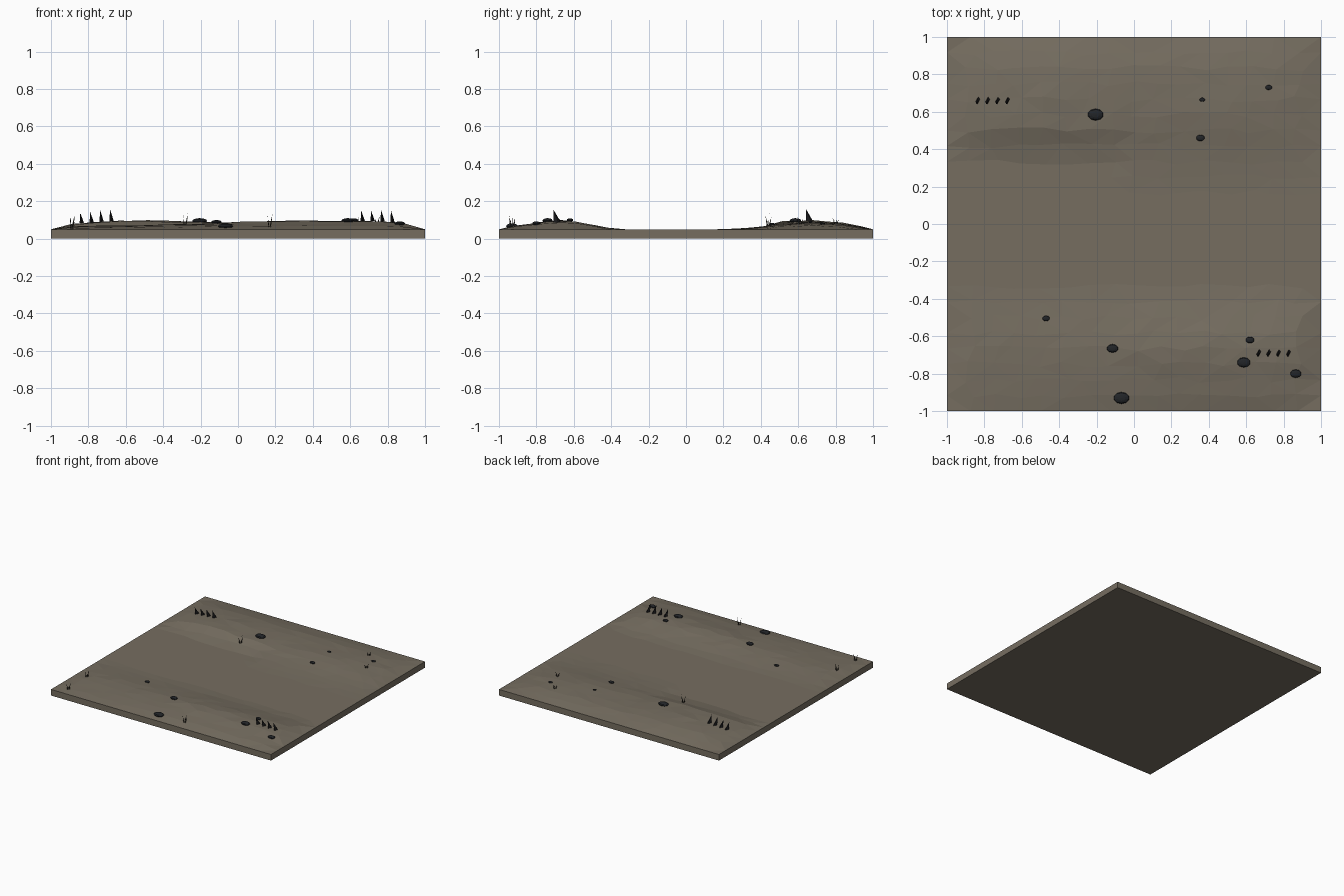
import bpy, bmesh, math, random
from mathutils import Vector

if "Cube" in bpy.data.objects:
    bpy.data.objects.remove(bpy.data.objects["Cube"])

random.seed(4)


def material(name, rgb):
    m = bpy.data.materials.new(name)
    m.diffuse_color = (*rgb, 1)
    m.use_nodes = True
    m.node_tree.nodes["Principled BSDF"].inputs["Base Color"].default_value = m.diffuse_color
    return m


EARTH = material("dry earth", (0.180, 0.155, 0.118))
STONE = material("dark stone", (0.016, 0.018, 0.021))
CHARRED = material("charred wood", (0.010, 0.010, 0.011))
GRASS = material("dead grass", (0.045, 0.040, 0.030))


def finish(bm, name, mat):
    bmesh.ops.recalc_face_normals(bm, faces=bm.faces)
    me = bpy.data.meshes.new(name)
    bm.to_mesh(me)
    bm.free()
    me.materials.append(mat)
    ob = bpy.data.objects.new(name, me)
    bpy.context.collection.objects.link(ob)
    return ob


def lerp(points, t):
    """Piecewise linear lookup."""
    for (a, u), (b, v) in zip(points, points[1:]):
        if t <= b:
            return u + (v - u) * max(0, (t - a) / (b - a))
    return points[-1][1]


# Ridge heights along x, and ridge cross-sections along y
FRONT_AMP = [(-1, 0), (-.9, .018), (-.5, .024), (-.1, .036), (.1, .044),
             (.4, .049), (.75, .048), (.9, .035), (1, 0)]
BACK_AMP = [(-1, 0), (-.87, .035), (-.65, .05), (-.4, .048), (-.1, .041),
            (0, .032), (.3, .036), (.6, .036), (.85, .024), (1, 0)]
FRONT_CUT = [(-1, 0), (-.92, .4), (-.8, .72), (-.7, 1), (-.62, .95), (-.48, .42), (-.37, 0)]
BACK_LEFT = [(.37, 0), (.5, .85), (.65, 1), (.85, .75), (1, 0)]
BACK_RIGHT = [(.2, 0), (.38, .3), (.52, .85), (.65, 1), (.85, .8), (1, 0)]


def ground(x, y):
    if y < 0:
        return .05 + lerp(FRONT_AMP, x) * lerp(FRONT_CUT, y)
    cut = BACK_LEFT if x < -.02 else BACK_RIGHT
    return .05 + lerp(BACK_AMP, x) * lerp(cut, y)


# Ground slab: jittered faceted top, flat sides and bottom
bm = bmesh.new()
bmesh.ops.create_grid(bm, x_segments=16, y_segments=24, size=1)
for v in bm.verts:
    x, y = v.co.x, v.co.y
    if max(abs(x), abs(y)) < .99:
        x += random.uniform(-.03, .03)
        y += random.uniform(-.016, .016)
    z = ground(x, y)
    z += (z - .05) * random.uniform(-.09, .05)
    v.co = (x, y, z)
rim = [e for e in bm.edges if e.is_boundary]
bmesh.ops.triangulate(bm, faces=bm.faces[:])
low = bmesh.ops.extrude_edge_only(bm, edges=rim)["geom"]
for v in low:
    if isinstance(v, bmesh.types.BMVert):
        v.co.z = 0
bmesh.ops.contextual_create(bm, geom=[e for e in low if isinstance(e, bmesh.types.BMEdge)])
finish(bm, "ground_slab", EARTH)

# Flattened boulders: x, y, radius
ROCKS = [(-.205, .585, .042), (.365, .665, .015), (.72, .73, .018), (.355, .46, .023),
         (-.47, -.505, .02), (-.115, -.665, .03), (-.067, -.93, .042),
         (.587, -.74, .036), (.62, -.62, .023), (.865, -.8, .03)]
for i, (x, y, r) in enumerate(ROCKS):
    bm = bmesh.new()
    bmesh.ops.create_uvsphere(bm, u_segments=10, v_segments=6, radius=1)
    c = Vector((x, y, ground(x, y) + .004))
    for v in bm.verts:
        v.co = Vector((v.co.x * r, v.co.y * r * .75, v.co.z * r * .36)) + c
    finish(bm, f"rock_{i + 1}", STONE)

# Rows of leaning four-sided stakes
for row, x0, y0 in (("back", -.835, .66), ("front", .667, -.69)):
    for i in range(4):
        x, y = x0 + i * .053, y0
        z = ground(x, y) - .004
        h = (.055, .055, .062, .064)[i]
        bm = bmesh.new()
        base = [bm.verts.new((x + dx, y + dy, z)) for dx, dy in
                ((.012, .008), (.002, .019), (-.012, -.006), (-.002, -.019))]
        tip = bm.verts.new((x - .008, y - .018, z + h))
        bm.faces.new(base)
        for a, b in zip(base, base[1:] + base[:1]):
            bm.faces.new((a, b, tip))
        finish(bm, f"{row}_stake_{i + 1}", CHARRED)

# Tufts of thin upright grass blades: x, y, height
TUFTS = [(-.89, -.69, .065), (-.89, -.93, .065), (-.285, .44, .07), (.167, -.93, .07),
         (.74, .61, .045), (.63, .8, .04)]
for i, (x, y, h) in enumerate(TUFTS):
    bm = bmesh.new()
    z = ground(x, y) - .002
    for k in range(4):
        a = k * math.pi / 4 + .3
        d = Vector((math.cos(a), math.sin(a), 0))
        p = Vector((x, y, z)) + d * (.006 * (-1) ** k)
        tip = p + d * (.012 * (-1) ** k) + Vector((0, 0, h * (1 - .14 * k)))
        bm.faces.new([bm.verts.new(q) for q in (p - d * .004, p + d * .004, tip)])
    finish(bm, f"grass_tuft_{i + 1}", GRASS)
